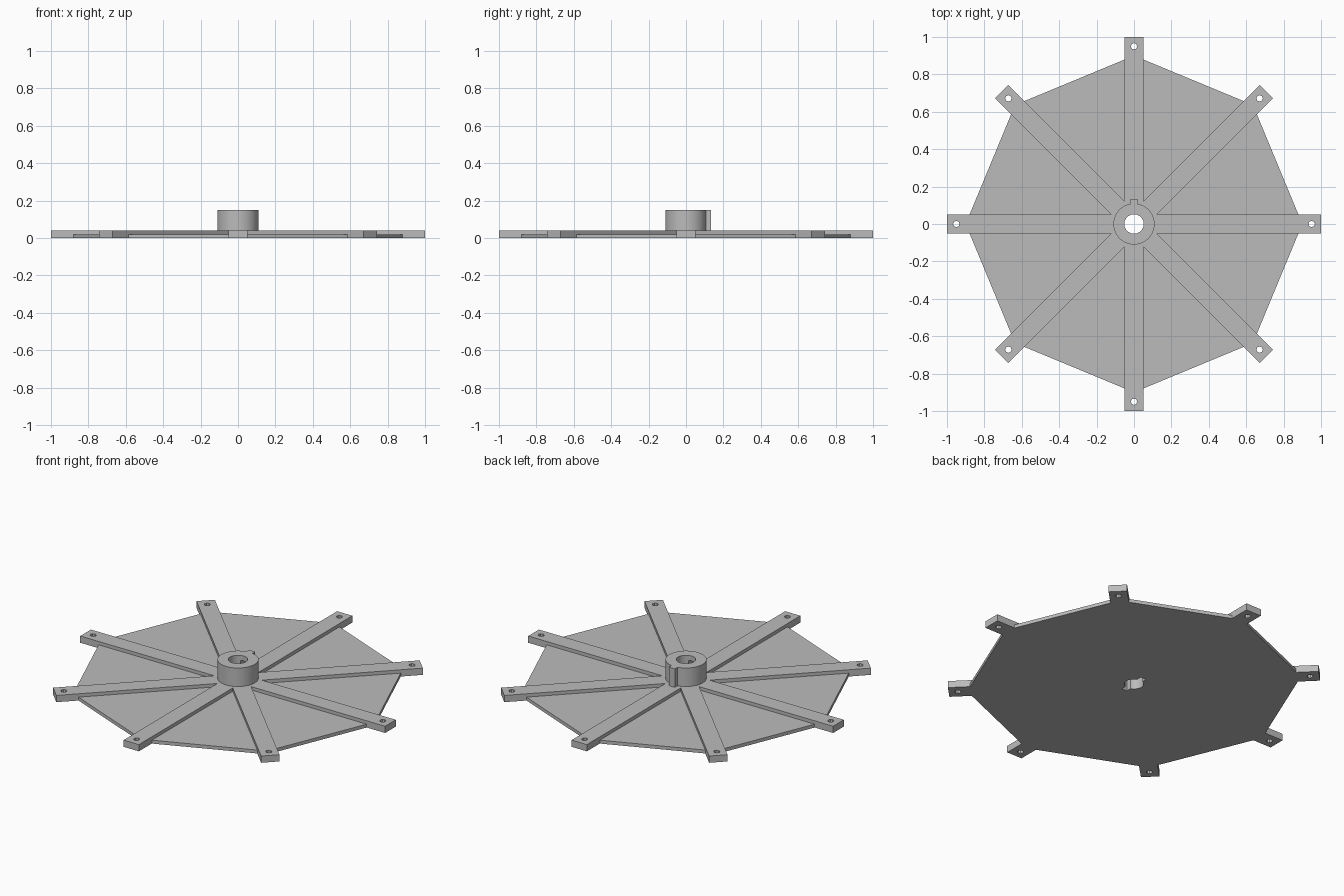
import bpy
import math
from mathutils import Vector

cube = bpy.data.objects.get("Cube")
if cube:
    bpy.data.objects.remove(cube, do_unlink=True)

GREY = (0.5, 0.5, 0.5, 1)
metal = bpy.data.materials.new("plain grey")
metal.use_nodes = True
metal.diffuse_color = GREY
metal.node_tree.nodes["Principled BSDF"].inputs["Base Color"].default_value = GREY


def finish(name):
    obj = bpy.context.object
    obj.name = name
    obj.data.materials.append(metal)
    return obj


def cylinder(name, sides, radius, z0, z1, x=0, y=0, turn=0):
    bpy.ops.mesh.primitive_cylinder_add(
        vertices=sides, radius=radius, depth=z1 - z0,
        location=(x, y, (z0 + z1) / 2), rotation=(0, 0, turn))
    return finish(name)


def box(name, size, centre, turn=0):
    bpy.ops.mesh.primitive_cube_add(size=1, location=centre, rotation=(0, 0, turn))
    bpy.context.object.scale = Vector(size)
    return finish(name)


def combine(target, tool, operation):
    """Apply one boolean and remove the tool."""
    tool.hide_render = True
    mod = target.modifiers.new(operation.title(), "BOOLEAN")
    mod.operation = operation
    mod.solver = "EXACT"
    mod.object = tool
    bpy.context.view_layer.objects.active = target
    bpy.ops.object.modifier_apply(modifier=mod.name)
    bpy.data.objects.remove(tool, do_unlink=True)


# Thin octagonal web with a corner on every arm
wheel = cylinder("spoked_plate", 8, 0.9, 0, 0.02)

# Four full-length bars make the eight arms
for i in range(4):
    combine(wheel, box("arm_bar", (2, 0.1, 0.04), (0, 0, 0.02), i * math.pi / 4), "UNION")

# Hub with the outer rib at the back
combine(wheel, cylinder("hub", 64, 0.11, 0, 0.15), "UNION")
combine(wheel, box("hub_rib", (0.04, 0.05, 0.14), (0, 0.108, 0.08)), "UNION")

# Central bore and the blind key slot cut from below
combine(wheel, cylinder("bore", 48, 0.052, -0.1, 0.3), "DIFFERENCE")
combine(wheel, box("key_slot", (0.035, 0.16, 0.22), (0, 0, 0.01)), "DIFFERENCE")

# Bolt hole near the tip of each arm
for i in range(8):
    a = i * math.pi / 4
    combine(wheel, cylinder("bolt_hole", 8, 0.017, -0.1, 0.1,
                            0.95 * math.cos(a), 0.95 * math.sin(a), a), "DIFFERENCE")

# Keep a single material slot
while len(wheel.data.materials) > 1:
    wheel.data.materials.pop()
for face in wheel.data.polygons:
    face.material_index = 0

bpy.ops.object.select_all(action="DESELECT")
wheel.select_set(True)
bpy.context.view_layer.objects.active = wheel
bpy.ops.object.shade_smooth_by_angle(angle=math.radians(30))
